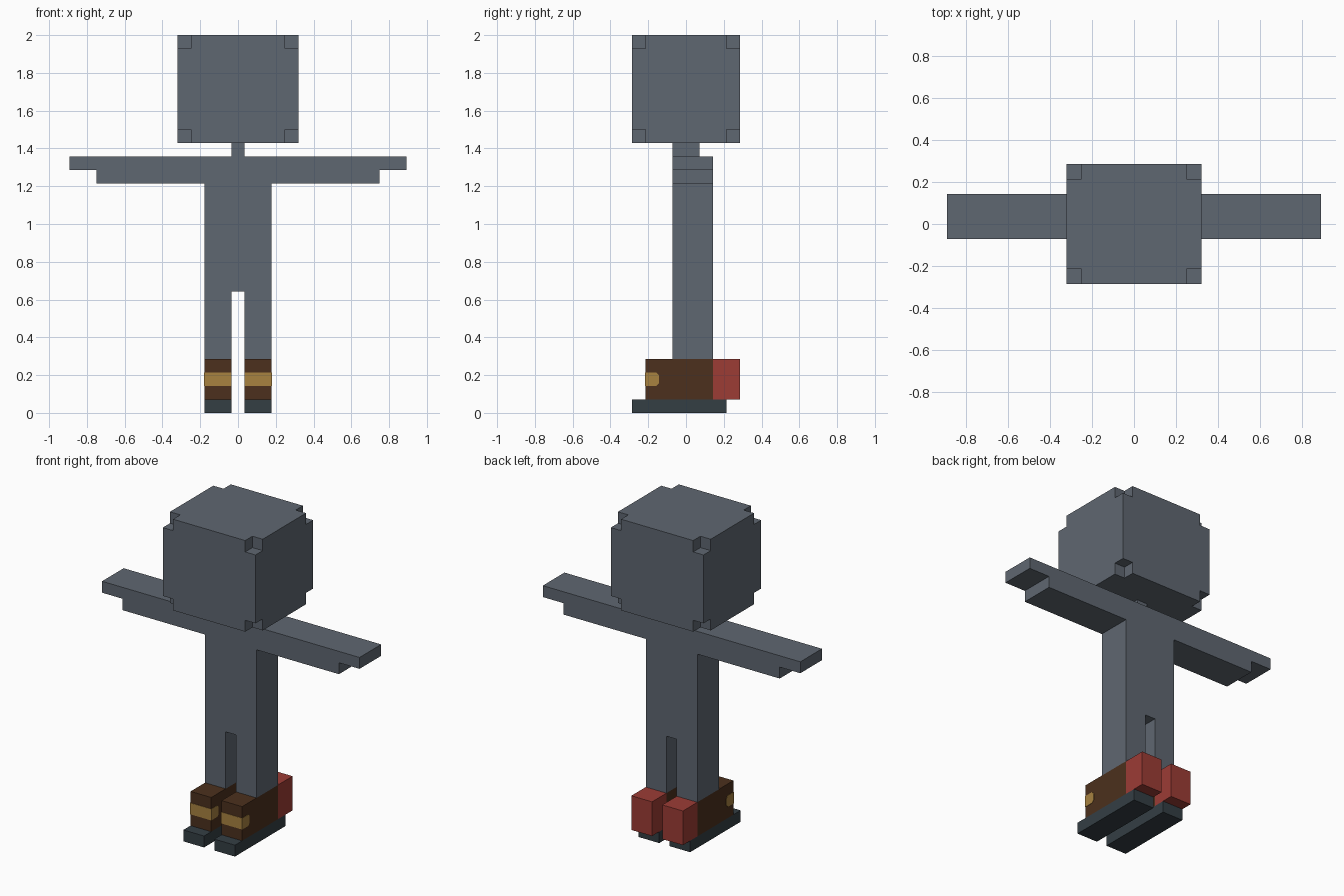
import bpy, bmesh
from itertools import product
from mathutils import Vector

if "Cube" in bpy.data.objects:
    bpy.data.objects.remove(bpy.data.objects["Cube"])

U = 2 / 28  # one block


def material(name, rgb):
    linear = [((c / 255 + 0.055) / 1.055) ** 2.4 for c in rgb] + [1]
    mat = bpy.data.materials.new(name)
    mat.use_nodes = True
    mat.diffuse_color = linear
    mat.node_tree.nodes["Principled BSDF"].inputs["Base Color"].default_value = linear
    return mat


GREY = material("slate grey", (95, 103, 113))
BROWN = material("dark brown", (76, 48, 29))
GOLD = material("gold", (168, 130, 64))
RED = material("brick red", (156, 60, 53))
SOLE = material("dark blue grey", (52, 62, 68))


def finish(name, bm, mat):
    bmesh.ops.recalc_face_normals(bm, faces=bm.faces)
    bmesh.ops.scale(bm, vec=(U, U, U), verts=bm.verts)
    mesh = bpy.data.meshes.new(name)
    bm.to_mesh(mesh)
    bm.free()
    mesh.materials.append(mat)
    obj = bpy.data.objects.new(name, mesh)
    bpy.context.collection.objects.link(obj)
    return obj


def box(name, low, high, mat):
    bm = bmesh.new()
    bmesh.ops.create_cube(bm, size=1)
    low, high = Vector(low), Vector(high)
    for v in bm.verts:
        v.co = (low + high) / 2 + v.co * (high - low)
    return finish(name, bm, mat)


def prism(name, points, depth, mat):
    """Extrude a flat outline along a vector."""
    bm = bmesh.new()
    face = bm.faces.new([bm.verts.new(p) for p in points])
    new = bmesh.ops.extrude_face_region(bm, geom=[face])["geom"]
    bmesh.ops.translate(bm, vec=depth, verts=[g for g in new if isinstance(g, bmesh.types.BMVert)])
    return finish(name, bm, mat)


def notched_block(name, cuts, mat):
    """Skin a 3x3x3 grid of cells whose eight corner cells are missing."""
    cells = {c for c in product(range(3), repeat=3) if 1 in c}
    bm = bmesh.new()
    for cell in cells:
        for axis, side in product(range(3), (0, 1)):
            neighbour = list(cell)
            neighbour[axis] += 2 * side - 1
            if tuple(neighbour) in cells:
                continue
            quad = []
            for a, b in ((0, 0), (1, 0), (1, 1), (0, 1)):
                corner = list(cell)
                corner[axis] += side
                corner[(axis + 1) % 3] += a
                corner[(axis + 2) % 3] += b
                quad.append(bm.verts.new([cuts[i][corner[i]] for i in range(3)]))
            bm.faces.new(quad)
    bmesh.ops.remove_doubles(bm, verts=bm.verts, dist=0.001)
    bmesh.ops.recalc_face_normals(bm, faces=bm.faces)
    bmesh.ops.dissolve_limit(bm, angle_limit=0.01, verts=bm.verts, edges=bm.edges)
    return finish(name, bm, mat)


# Head and neck
notched_block("head", ((-4.5, -3.5, 3.5, 4.5), (-4, -3, 3, 4), (20, 21, 27, 28)), GREY)
box("neck", (-0.5, -1, 19), (0.5, 1, 20), GREY)

# Arms, torso and legs share one stepped outline
half = [(12.5, 19), (12.5, 18), (10.5, 18), (10.5, 17), (2.5, 17), (2.5, 4), (0.5, 4), (0.5, 9)]
outline = half + [(-x, z) for x, z in reversed(half)]
prism("body", [(x, -1, z) for x, z in outline], (0, 3, 0), GREY)

# Boots
E = 0.03  # lift of the painted strap
for side, x0 in (("left", 0.5), ("right", -2.5)):
    x1 = x0 + 2
    box(side + "_sole", (x0, -4, 0), (x1, 3, 1), SOLE)
    box(side + "_boot", (x0, -3, 1), (x1, 2, 4), BROWN)
    box(side + "_heel_block", (x0, 2, 1), (x1, 4, 4), RED)
    strap = [(-3 - E, 2), (-2.2, 2), (-2, 2.2), (-2, 2.8), (-2.2, 3), (-3 - E, 3)]
    prism(side + "_strap", [(x0 - E, y, z) for y, z in strap], (2 + 2 * E, 0, 0), GOLD)
